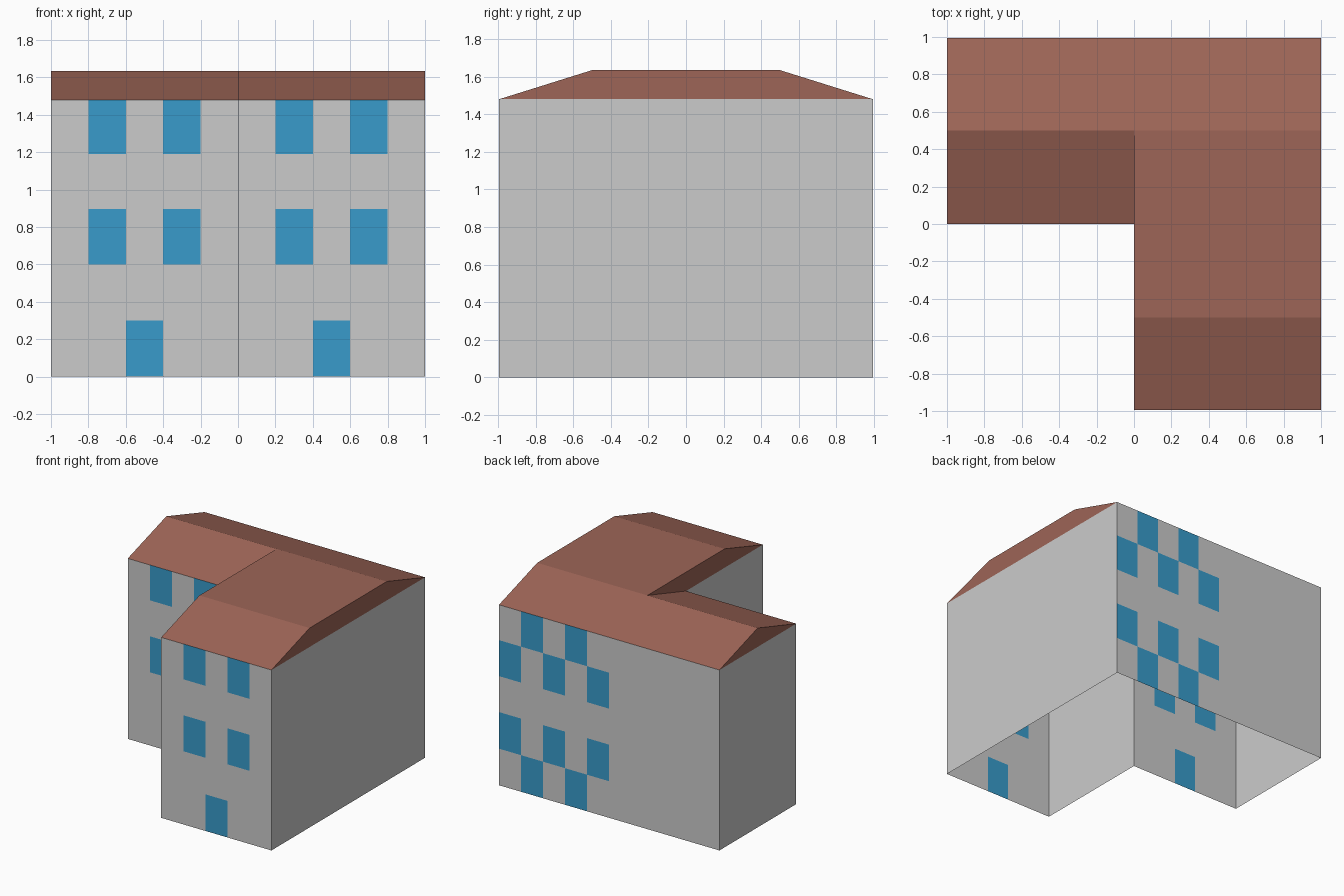
import bpy

if "Cube" in bpy.data.objects:
    bpy.data.objects.remove(bpy.data.objects["Cube"])

Y = 0.995                                   # half depth
RIDGE = 0.5                                 # y of the roof bends
EAVES, TOP = 1.48, 1.635
LEVELS = [0, 0.3, 0.6, 0.895, 1.19, EAVES]  # window rows


def material(name, color):
    mat = bpy.data.materials.new(name)
    mat.diffuse_color = (*color, 1)
    mat.use_nodes = True
    mat.node_tree.nodes["Principled BSDF"].inputs["Base Color"].default_value = mat.diffuse_color
    return mat


def add_mesh(name, faces, mat=None):
    """Make one object from a list of polygons, welding shared corners."""
    index, polys = {}, []
    for face in faces:
        polys.append([index.setdefault(tuple(round(c, 4) for c in p), len(index))
                      for p in map(tuple, face)
                      for p in [tuple(round(c, 4) for c in p)]])
    mesh = bpy.data.meshes.new(name)
    mesh.from_pydata(list(index), [], polys)
    if mat:
        mesh.materials.append(mat)
    obj = bpy.data.objects.new(name, mesh)
    bpy.context.collection.objects.link(obj)
    return obj


def wall(name, a, b, columns=1, openings=()):
    """Wall from a to b split in a grid; cells in openings become windows."""
    solid, panes = [], []

    def at(i, z):
        t = i / columns
        return (a[0] + (b[0] - a[0]) * t, a[1] + (b[1] - a[1]) * t, z)

    for i in range(columns):
        for r, (lo, hi) in enumerate(zip(LEVELS, LEVELS[1:])):
            quad = [at(i, lo), at(i + 1, lo), at(i + 1, hi), at(i, hi)]
            (panes if (i, r) in openings else solid).append(quad)
    add_mesh(name, solid)
    if panes:
        add_mesh(name + "_windows", panes, glass)


def slopes(x0, x1, profile):
    """Roof strips along x following a (y, z) profile."""
    return [[(x0, y0, z0), (x1, y0, z0), (x1, y1, z1), (x0, y1, z1)]
            for (y0, z0), (y1, z1) in zip(profile, profile[1:])]


glass = material("window_blue", (0.04, 0.33, 0.6))
tile = material("roof_brown", (0.34, 0.13, 0.095))

# Window patterns: a door below two floors of pairs, and a checkered back
front = {(2, 0)} | {(c, r) for c in (1, 3) for r in (2, 4)}
back = {(c, r) for c in range(5) for r in ((1, 3) if c % 2 == 0 else (0, 4))}

# Walls around the L-shaped, open-bottomed footprint
wall("left_wing_front_wall", (-1, 0), (0, 0), 5, front)
wall("inner_side_wall", (0, 0), (0, -Y))
wall("front_wing_front_wall", (0, -Y), (1, -Y), 5, front)
wall("right_wall", (1, -Y), (1, Y))
wall("back_wall", (1, Y), (-1, Y), 10, back)
wall("left_wall", (-1, Y), (-1, 0))

# Left wing roof: pitched, with its end gable
small = [(0, EAVES), (RIDGE, TOP), (Y, EAVES)]
add_mesh("left_wing_roof", slopes(-1, 0, small)
         + [[(-1, y, z) for y, z in reversed(small)]], tile)

# Right wing roof: flat top between two slopes, with both gables
large = [(-Y, EAVES), (-RIDGE, TOP), (0, TOP), (RIDGE, TOP), (Y, EAVES)]
inner = [(0, EAVES), (-Y, EAVES), (-RIDGE, TOP), (0, TOP), (RIDGE, TOP)]
add_mesh("right_wing_roof", slopes(0, 1, large)
         + [[(1, y, z) for y, z in reversed(large)],
            [(0, y, z) for y, z in inner]], tile)
for obj in bpy.data.objects:
    if obj.name == "right_wing_roof":
        # Gable on the right side faces outward
        gable = obj.data.polygons[4]
        if gable.normal.x < 0:
            gable.flip()
